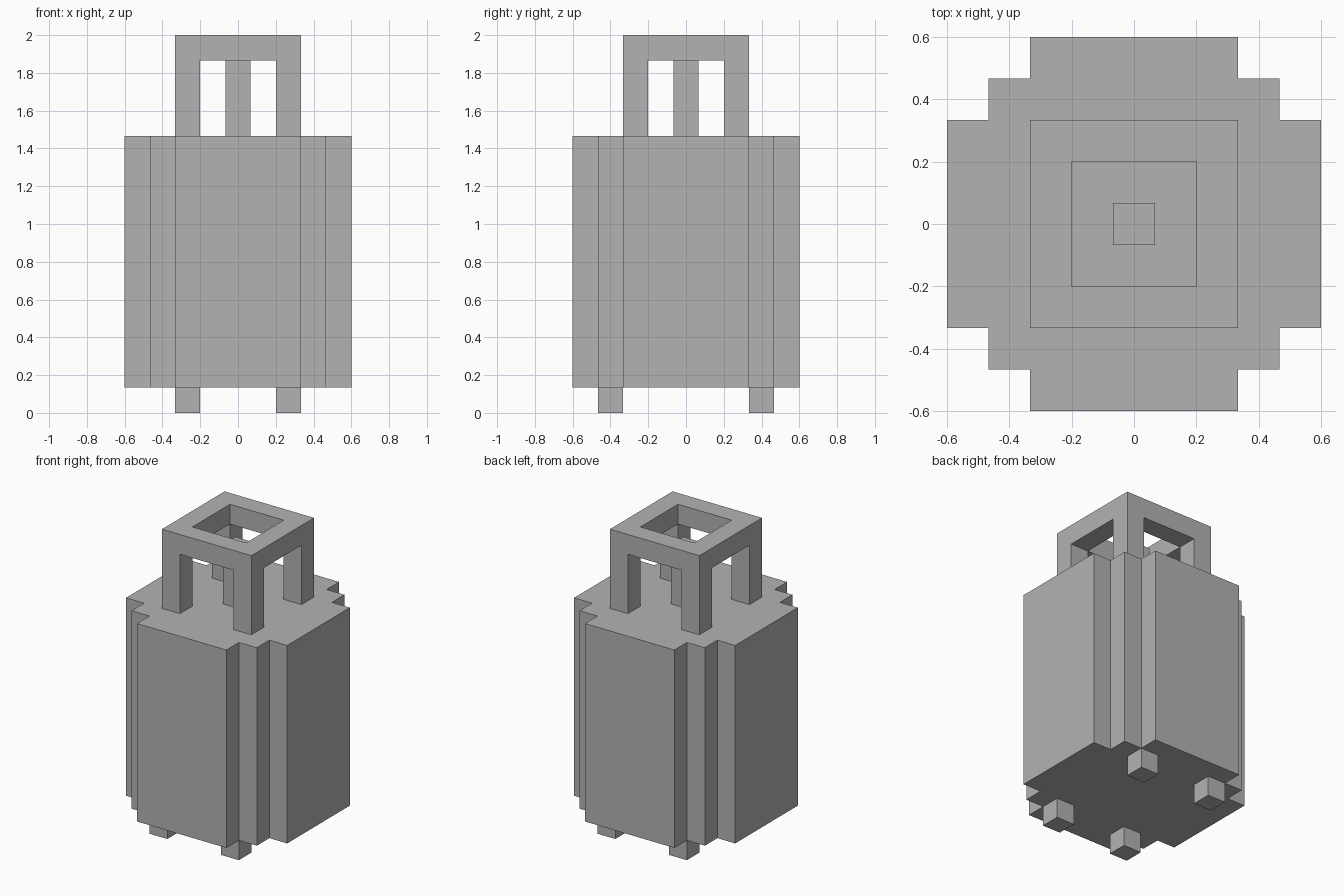
import bpy
import bmesh

U = 2 / 15  # one block

cube = bpy.data.objects.get("Cube")
if cube:
    bpy.data.objects.remove(cube, do_unlink=True)

grey = bpy.data.materials.new("plain grey")
grey.use_nodes = True
colour = (0.45, 0.45, 0.45, 1)
grey.diffuse_color = colour
grey.node_tree.nodes["Principled BSDF"].inputs["Base Color"].default_value = colour


def extrude_faces(name, faces, bottom, top):
    """Raise flat faces (lists of x, y in blocks) into one solid."""
    bm = bmesh.new()
    for points in faces:
        bm.faces.new([bm.verts.new((x * U, y * U, bottom * U)) for x, y in points])
    bmesh.ops.remove_doubles(bm, verts=bm.verts, dist=0.001)
    base = bm.faces[:]
    raised = bmesh.ops.extrude_face_region(bm, geom=base, use_keep_orig=True)["geom"]
    verts = [g for g in raised if isinstance(g, bmesh.types.BMVert)]
    bmesh.ops.translate(bm, verts=verts, vec=(0, 0, (top - bottom) * U))
    bmesh.ops.recalc_face_normals(bm, faces=bm.faces)
    mesh = bpy.data.meshes.new(name)
    bm.to_mesh(mesh)
    bm.free()
    mesh.materials.append(grey)
    obj = bpy.data.objects.new(name, mesh)
    bpy.context.collection.objects.link(obj)
    return obj


def square(half, cx=0, cy=0):
    return [(cx + sx * half, cy + sy * half)
            for sx, sy in ((-1, -1), (1, -1), (1, 1), (-1, 1))]


# Body with stepped corners
quarter = [(4.5, 2.5), (3.5, 2.5), (3.5, 3.5), (2.5, 3.5), (2.5, 4.5)]
outline = []
for turn in range(4):
    outline += quarter
    quarter = [(-y, x) for x, y in quarter]
extrude_faces("body", [outline], 1, 11)

# Top ring of the handle
outer, inner = square(2.5), square(1.5)
ring = [[outer[i], outer[(i + 1) % 4], inner[(i + 1) % 4], inner[i]] for i in range(4)]
extrude_faces("handle_ring", ring, 14, 15)

# Centre post inside the handle
extrude_faces("centre_post", [square(0.5)], 11, 14)

# Handle posts and feet at the four corners
for sx, side in ((-1, "right"), (1, "left")):
    for sy, end in ((-1, "front"), (1, "back")):
        extrude_faces(f"{end}_{side}_handle_post", [square(0.5, sx * 2, sy * 2)], 11, 14)
        extrude_faces(f"{end}_{side}_foot", [square(0.5, sx * 2, sy * 3)], 0, 1)
